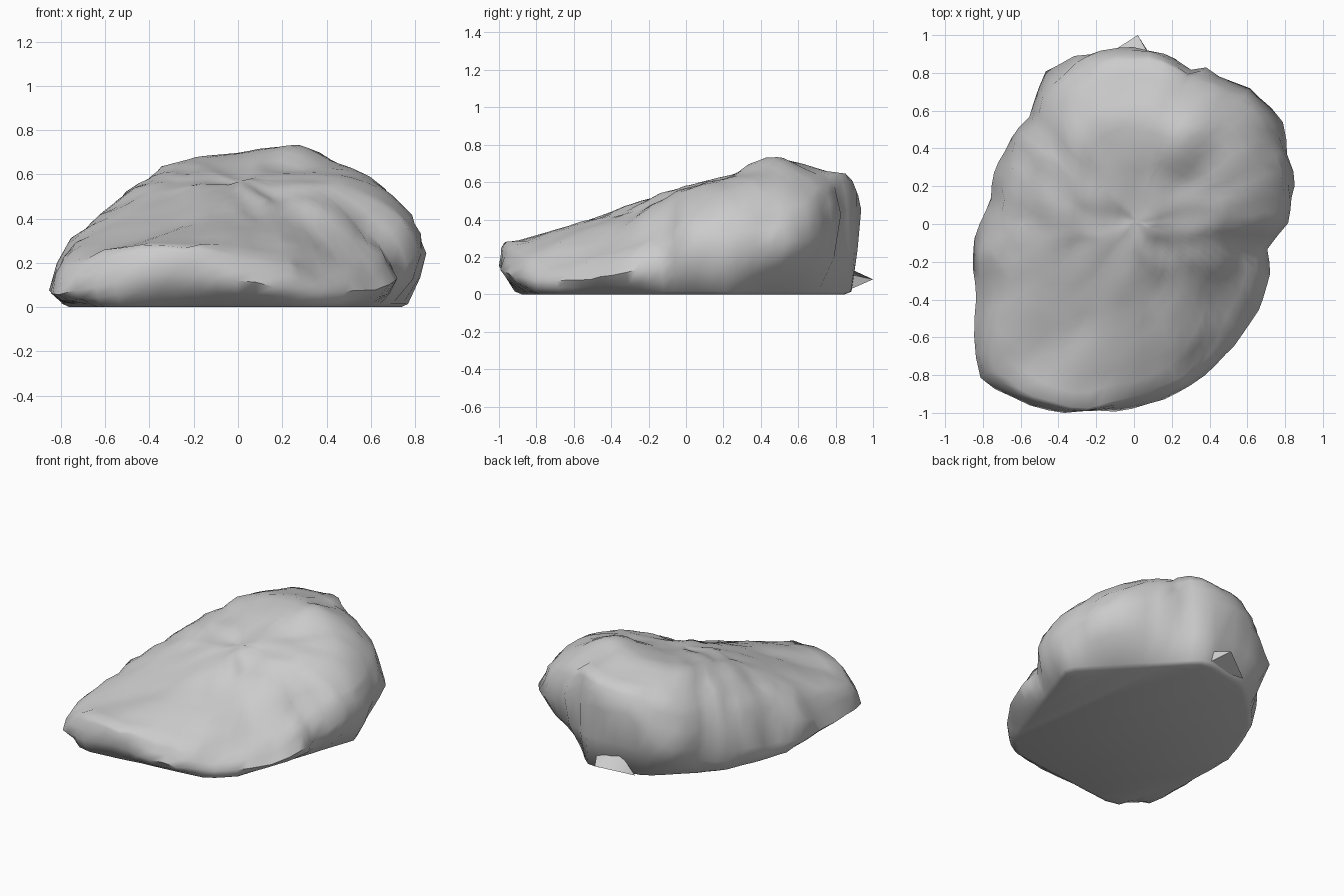
import bpy
import bmesh
import math
from mathutils import Vector, noise

cube = bpy.data.objects.get("Cube")
if cube:
    bpy.data.objects.remove(cube, do_unlink=True)

SEGMENTS = 72
TOP_RINGS = 12

# Outline anchors: x, y, height of widest point, shoulder inset, shoulder height
ANCHORS = [
    (.81, -.03, .25, .88, .4), (.84, .2, .25, .93, .43), (.81, .42, .24, .92, .46),
    (.71, .65, .3, .91, .49), (.5, .77, .35, .91, .58), (.39, .84, .42, .9, .6),
    (.3, .82, .42, .92, .63), (.2, .9, .45, .93, .64), (-.15, .92, .46, .93, .62),
    (-.31, .89, .35, .9, .57),
    (-.5, .77, .22, .88, .5), (-.54, .57, .2, .87, .49), (-.69, .38, .15, .82, .43),
    (-.78, .1, .12, .8, .4), (-.84, -.1, .08, .81, .35), (-.84, -.4, .06, .84, .32),
    (-.81, -.83, .06, .93, .22), (-.6, -.94, .1, .95, .26), (-.39, -1, .16, .95, .29),
    (-.1, -.99, .14, .94, .27), (.2, -.91, .1, .93, .22), (.45, -.73, .07, .9, .17),
    (.57, -.6, .07, .84, .19), (.7, -.32, .12, .82, .27), (.72, -.1, .15, .82, .34),
]
# Flat underside polygon, counterclockwise
BASE = [(.78, .24), (.15, .9), (-.25, .82), (-.6, .5), (-.8, .02), (-.64, -.93), (.43, -.8)]
# Crest height along the length: y, z
CREST = [(-1, .3), (-.75, .37), (-.45, .43), (-.2, .52), (0, .59), (.2, .63),
         (.42, .7), (.6, .71), (.8, .69), (1, .6)]


def lerp(a, b, t):
    return a + (b - a) * t


def sample(table, key):
    """Linear interpolation of rows sorted by their first entry."""
    for low, high in zip(table, table[1:]):
        if key <= high[0]:
            t = (key - low[0]) / (high[0] - low[0])
            return [lerp(a, b, t) for a, b in zip(low, high)][1:]
    return list(table[-1][1:])


def polar_table():
    """Anchors as rows of angle, radius, wide z, inset, shoulder z, wrapped around."""
    rows = sorted((math.atan2(y, x) % math.tau, math.hypot(x, y), *rest)
                  for x, y, *rest in ANCHORS)
    first, last = rows[0], rows[-1]
    return [(last[0] - math.tau, *last[1:])] + rows + [(first[0] + math.tau, *first[1:])]


def base_radius(c, s):
    """Distance from the centre to the underside polygon in one direction."""
    hits = []
    for (ax, ay), (bx, by) in zip(BASE, BASE[1:] + BASE[:1]):
        nx, ny = by - ay, ax - bx
        facing = nx * c + ny * s
        if facing > 0:
            hits.append((nx * ax + ny * ay) / facing)
    return min(hits)


def soft(v):
    """Smooth version of max(0, v)."""
    return (v + math.sqrt(v * v + .03)) / 2


def crest(x, y):
    """Sloping top, falling away to both sides, with one small peak."""
    z = sum(sample(CREST, max(-1, y + d))[0] for d in (-.08, 0, .08)) / 3
    z -= .3 * soft(x - .05) * min(1, soft(.25 - y))
    z -= .14 * soft(-x - .15)
    peak = ((x - .26) ** 2 + (y - .5) ** 2) / .025
    return z + .06 * math.exp(-peak)


def roughen(p, amount):
    """Stony bumps that leave the flat base alone."""
    coarse = noise.noise_vector(p * 3.3)
    fine = noise.noise_vector(p * 8 + Vector((5, 2, 1)))
    return p + (coarse * .4 + fine * .6) * amount * min(1, p.z / .15)


def build_rock():
    table = polar_table()
    bm = bmesh.new()
    columns = []
    for i in range(SEGMENTS):
        angle = math.tau * i / SEGMENTS
        radius, wide, inset, shoulder = sample(table, angle)
        c, s = math.cos(angle), math.sin(angle)
        foot = min(.97, base_radius(c, s) / radius)
        # Wall from the base up to the shoulder
        wall = [(foot - .04, 0), (foot, .015), (lerp(foot, 1, .6), wide * .5), (1, wide),
                (lerp(1, inset, .3), lerp(wide, shoulder, .45)),
                (lerp(1, inset, .62), lerp(wide, shoulder, .8))]
        points = [Vector((c * radius * k, s * radius * k, z)) for k, z in wall]
        # Top from the shoulder inward
        for ring in range(TOP_RINGS):
            t = 1 - ring / TOP_RINGS
            x, y = c * radius * inset * t, s * radius * inset * t
            points.append(Vector((x, y, lerp(crest(x, y), shoulder, t ** 5))))
        columns.append([bm.verts.new(roughen(p, .045)) for p in points])
    centre = bm.verts.new(roughen(Vector((0, 0, crest(0, 0))), .045))
    for a, b in zip(columns, columns[1:] + columns[:1]):
        for j in range(len(a) - 1):
            bm.faces.new((a[j], b[j], b[j + 1], a[j + 1]))
        bm.faces.new((a[-1], b[-1], centre))
    bm.faces.new([col[0] for col in reversed(columns)])
    # Soften the radial creases of the top
    top = [v for col in columns for v in col[7:]] + [centre]
    for _ in range(2):
        bmesh.ops.smooth_vert(bm, verts=top, factor=.4, use_axis_z=True)
    return finish(bm, "rock_body")


def build_chip():
    """Small pointed splinter at the foot of the back wall."""
    bm = bmesh.new()
    tip = bm.verts.new((.02, 1, .08))
    ring = [bm.verts.new(p) for p in
            ((-.2, .86, .02), (.12, .84, .01), (.1, .86, .11), (-.1, .87, .14))]
    for a, b in zip(ring, ring[1:] + ring[:1]):
        bm.faces.new((a, b, tip))
    bm.faces.new(ring)
    return finish(bm, "back_chip")


def finish(bm, name):
    bmesh.ops.recalc_face_normals(bm, faces=bm.faces)
    mesh = bpy.data.meshes.new(name)
    bm.to_mesh(mesh)
    bm.free()
    obj = bpy.data.objects.new(name, mesh)
    bpy.context.collection.objects.link(obj)
    mesh.materials.append(stone)
    bpy.ops.object.select_all(action='DESELECT')
    obj.select_set(True)
    bpy.context.view_layer.objects.active = obj
    bpy.ops.object.shade_smooth_by_angle(angle=math.radians(60))
    return obj


stone = bpy.data.materials.new("stone_grey")
stone.use_nodes = True
stone.diffuse_color = (.6, .6, .6, 1)
stone.node_tree.nodes["Principled BSDF"].inputs["Base Color"].default_value = (.6, .6, .6, 1)

build_rock()
build_chip()
